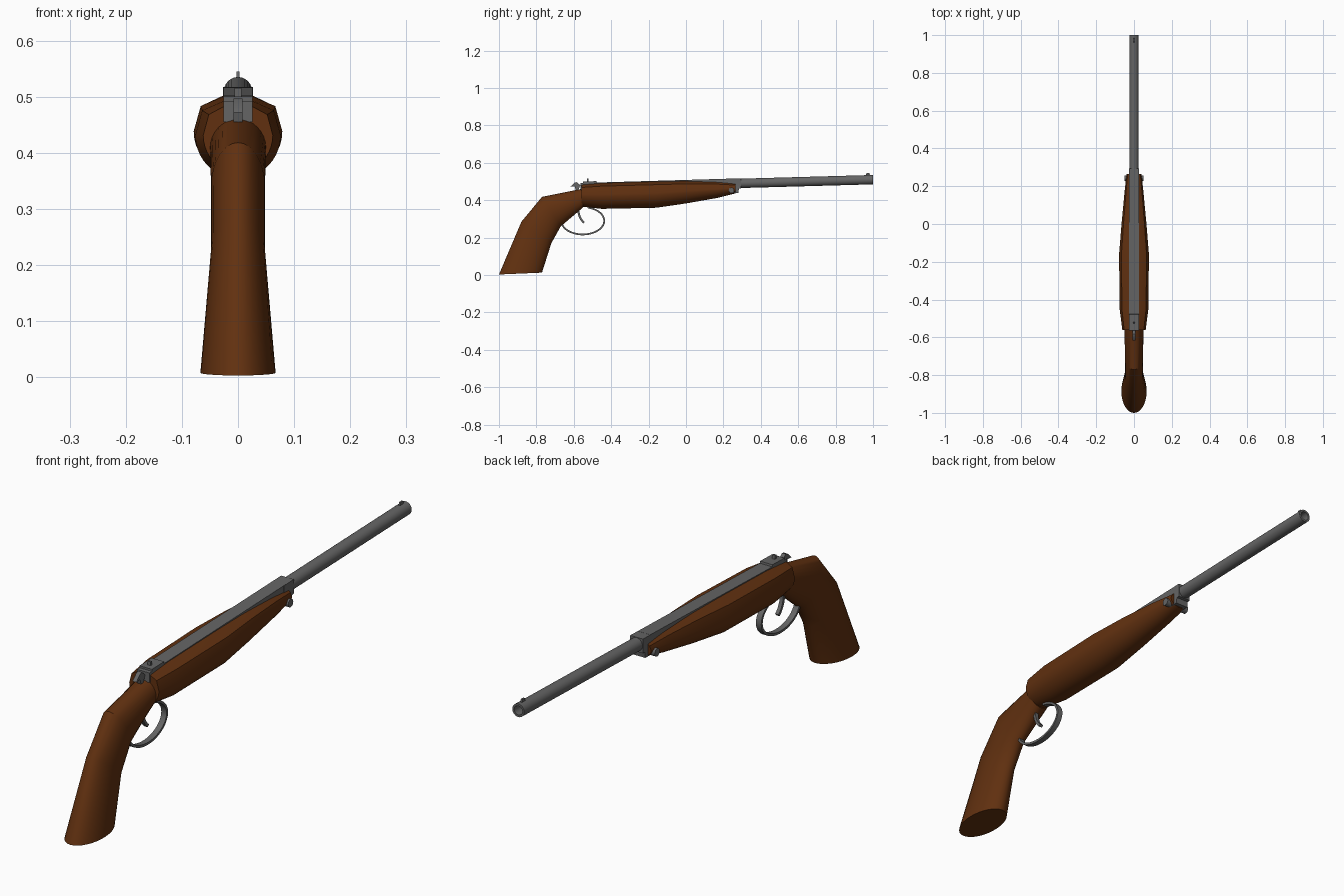
import bpy, bmesh, math
from mathutils import Vector

if "Cube" in bpy.data.objects:
    bpy.data.objects.remove(bpy.data.objects["Cube"], do_unlink=True)


def material(name, color):
    m = bpy.data.materials.new(name)
    m.use_nodes = True
    m.diffuse_color = color
    m.node_tree.nodes["Principled BSDF"].inputs["Base Color"].default_value = color
    return m


WOOD = material("walnut brown", (0.12, 0.03, 0.005, 1))
STEEL = material("gun grey", (0.13, 0.13, 0.13, 1))


def finish(name, bm, mat, angle=30):
    bmesh.ops.recalc_face_normals(bm, faces=bm.faces)
    mesh = bpy.data.meshes.new(name)
    bm.to_mesh(mesh)
    bm.free()
    mesh.materials.append(mat)
    ob = bpy.data.objects.new(name, mesh)
    bpy.context.collection.objects.link(ob)
    bpy.ops.object.select_all(action='DESELECT')
    ob.select_set(True)
    bpy.context.view_layer.objects.active = ob
    bpy.ops.object.shade_smooth_by_angle(angle=math.radians(angle))
    return ob


def loft(name, rings, mat, closed=False, angle=30):
    """Skin a row of equal rings; cap the ends unless the row is a loop."""
    bm = bmesh.new()
    rows = [[bm.verts.new(p) for p in ring] for ring in rings]
    pairs = list(zip(rows, rows[1:]))
    if closed:
        pairs.append((rows[-1], rows[0]))
    else:
        bm.faces.new(rows[0])
        bm.faces.new(rows[-1])
    for a, b in pairs:
        for i in range(len(a)):
            j = (i + 1) % len(a)
            bm.faces.new((a[i], a[j], b[j], b[i]))
    return finish(name, bm, mat, angle)


def extrude_profile(name, profile, half, mat):
    """Side profile in (y, z), extruded evenly to both sides in x."""
    return loft(name, [[(x, y, z) for y, z in profile] for x in (-half, half)], mat)


def circle(y, z, r, n=24):
    return [(r * math.cos(t), y, z + r * math.sin(t))
            for t in (2 * math.pi * i / n for i in range(n))]


def strap(name, path, half, thick, mat):
    """Flat band that follows a (y, z) path."""
    pts = [Vector(p) for p in path]
    rings = []
    for i, p in enumerate(pts):
        d = (pts[min(i + 1, len(pts) - 1)] - pts[max(i - 1, 0)]).normalized()
        n = Vector((-d.y, d.x)) * thick / 2
        a, b = p + n, p - n
        rings.append([(-half, *a), (half, *a), (half, *b), (-half, *b)])
    return loft(name, rings, mat, angle=40)


# Pistol grip: ellipses spanning the back and front outlines
grip = []
for back, front, w in [((-1, 0.003), (-0.77, 0.013), 0.067),
                       ((-0.88, 0.285), (-0.72, 0.17), 0.048),
                       ((-0.77, 0.418), (-0.67, 0.26), 0.048),
                       ((-0.55, 0.462), (-0.55, 0.362), 0.05)]:
    b, f = Vector(back), Vector(front)
    ring = []
    for i in range(32):
        t = 2 * math.pi * i / 32
        p = (b + f) / 2 + (b - f) / 2 * math.cos(t)
        ring.append((w * math.sin(t), p.x, p.y))
    grip.append(ring)
loft("grip", grip, WOOD, angle=25)

# Fore stock: flat top, chamfered shoulders and rounded belly
stock = []
for y, w, top, bottom in [(-0.56, 0.062, 0.482, 0.366), (-0.45, 0.076, 0.492, 0.354),
                          (-0.16, 0.079, 0.5, 0.36), (0, 0.066, 0.502, 0.383),
                          (0.17, 0.05, 0.496, 0.413), (0.265, 0.04, 0.487, 0.437)]:
    h = top - bottom
    mid = bottom + 0.56 * h
    half = [(0.026, top), (0.84 * w, top - 0.12 * h)]
    half += [(w * math.cos(t), mid + (mid - bottom) * math.sin(t))
             for t in (-math.pi / 2 * i / 10 for i in range(11))]
    left = [(-x, z) for x, z in reversed(half[:-1])]
    stock.append([(x, y, z) for x, z in half + left])
loft("fore_stock", stock, WOOD, angle=25)

# Flat-topped barrel bed and the lug at its front end
extrude_profile("barrel_bed", [(-0.565, 0.455), (0.25, 0.465), (0.25, 0.516),
                               (-0.565, 0.492)], 0.026, STEEL)
extrude_profile("front_lug", [(0.235, 0.455), (0.25, 0.44), (0.28, 0.44), (0.283, 0.462),
                              (0.295, 0.463), (0.295, 0.517), (0.235, 0.515)], 0.0265, STEEL)

# Hollow round barrel, rising slightly towards the muzzle
loft("barrel", [circle(0.28, 0.49, 0.025), circle(1, 0.51, 0.025),
                circle(1, 0.51, 0.017), circle(0.28, 0.49, 0.017)], STEEL, closed=True)
extrude_profile("front_sight", [(0.96, 0.53), (0.985, 0.53), (0.98, 0.545),
                                (0.966, 0.545)], 0.003, STEEL)

# Rear sight block with a notched leaf
extrude_profile("rear_sight_base", [(-0.55, 0.485), (-0.475, 0.485), (-0.478, 0.502),
                                    (-0.55, 0.5)], 0.026, STEEL)
extrude_profile("rear_sight_leaf", [(-0.53, 0.5), (-0.52, 0.5), (-0.522, 0.515),
                                    (-0.53, 0.515)], 0.006, STEEL)

# Hammer
extrude_profile("hammer", [(-0.575, 0.455), (-0.565, 0.48), (-0.583, 0.497), (-0.595, 0.494),
                           (-0.618, 0.472), (-0.595, 0.474), (-0.59, 0.455)], 0.008, STEEL)

# Cross pin through the stock tip
bm = bmesh.new()
bmesh.ops.create_cone(bm, cap_ends=True, segments=16, radius1=0.015, radius2=0.015, depth=0.1)
for v in bm.verts:
    v.co = (v.co.z, v.co.y + 0.243, v.co.x + 0.453)
finish("cross_pin", bm, STEEL)

# Trigger guard bow and curved trigger
bow = [(-0.552 + 0.115 * math.cos(t), 0.29 + 0.073 * math.sin(t))
       for t in (math.radians(75 - 265 * i / 28) for i in range(29))]
strap("trigger_guard", bow, 0.011, 0.009, STEEL)
curl = [(-0.49 + 0.085 * math.cos(t), 0.345 + 0.085 * math.sin(t))
        for t in (math.radians(165 + 65 * i / 8) for i in range(9))]
strap("trigger", curl, 0.007, 0.011, STEEL)
